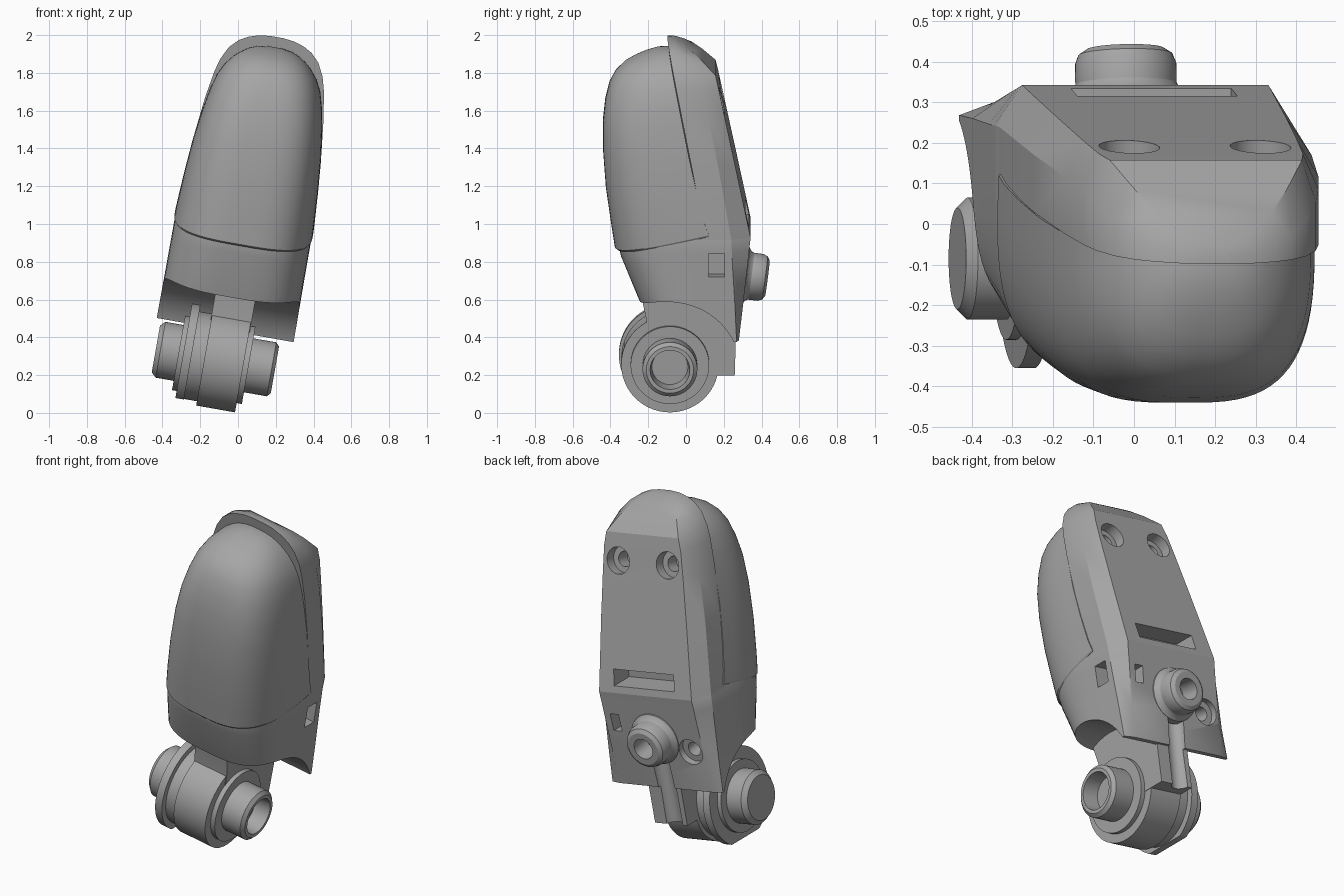
import bpy, bmesh, math
from mathutils import Matrix, Vector

if "Cube" in bpy.data.objects:
    bpy.data.objects.remove(bpy.data.objects["Cube"])

TILT = Matrix.Rotation(math.radians(10), 4, 'Y')   # whole part leans to the right
CX = -0.143                                        # centre of the shell across its width

grey = bpy.data.materials.new("plain grey")
grey.diffuse_color = (0.38, 0.38, 0.38, 1)
grey.use_nodes = True
grey.node_tree.nodes["Principled BSDF"].inputs["Base Color"].default_value = grey.diffuse_color


def loft(name, rings):
    """Skin a list of equal-length point rings and cap both ends."""
    bm = bmesh.new()
    vs = [[bm.verts.new(TILT @ Vector(p)) for p in ring] for ring in rings]
    n = len(vs[0])
    for r0, r1 in zip(vs, vs[1:]):
        for i in range(n):
            bm.faces.new((r0[i], r0[(i + 1) % n], r1[(i + 1) % n], r1[i]))
    bm.faces.new(vs[0][::-1])
    bm.faces.new(vs[-1])
    bmesh.ops.recalc_face_normals(bm, faces=bm.faces)
    me = bpy.data.meshes.new(name)
    bm.to_mesh(me)
    bm.free()
    me.materials.append(grey)
    ob = bpy.data.objects.new(name, me)
    bpy.context.collection.objects.link(ob)
    return ob


def lathe(name, centre, axis, profile, n=48):
    """Turned part: profile is (distance along axis, radius)."""
    q = Vector(axis).to_track_quat('Z', 'Y')
    c = Vector(centre)
    return loft(name, [[c + q @ Vector((r * math.cos(k * math.tau / n),
                                        r * math.sin(k * math.tau / n), t))
                        for k in range(n)] for t, r in profile])


def prism(name, x0, x1, outline):
    """Side outline (y, z) extruded across x."""
    return loft(name, [[(x, y, z) for y, z in outline] for x in (x0, x1)])


def box(name, x0, x1, y0, y1, z0, z1):
    return prism(name, x0, x1, [(y0, z0), (y1, z0), (y1, z1), (y0, z1)])


def cut(ob, cutters):
    for c in cutters:
        m = ob.modifiers.new("cut", 'BOOLEAN')
        m.operation, m.solver, m.object = 'DIFFERENCE', 'EXACT', c
    bpy.context.view_layer.update()
    me = bpy.data.meshes.new_from_object(
        ob.evaluated_get(bpy.context.evaluated_depsgraph_get()))
    ob.modifiers.clear()
    ob.data = me


def split(z):
    """y of the seam between front pad and back shell."""
    return 0.105 - 0.2 * (z - 0.98)


def front_arc(w, y0, yf, n=3.1, steps=40):
    pts = []
    for k in range(steps + 1):
        t = math.pi * k / steps
        c, s = math.cos(t), max(0.0, math.sin(t))
        pts.append((CX + w * math.copysign(abs(c) ** (2 / n), c),
                    y0 - (y0 - yf) * s ** (2 / n)))
    return pts


def back_pts(w, yc, wb, yb):
    return [(CX - w, yc), (CX - wb, yb), (CX + wb, yb), (CX + w, yc)]


# Back shell: z, back y, back flat half width, chamfer y, half width
shell_levels = [(0.97, .342, .308, .240, .366), (1.36, .259, .285, .170, .347),
                (1.62, .203, .267, .118, .318), (1.76, .173, .255, .085, .294),
                (1.83, .157, .240, .055, .275), (1.90, .085, .190, .010, .240),
                (1.945, .030, .145, -.030, .195), (1.97, -.010, .100, -.050, .150),
                (1.988, -.045, .060, -.070, .095), (1.995, -.07, .02, -.080, .035)]
shell = loft("back_shell", [
    [(x, y, z) for x, y in [(CX + w, split(z)), (CX - w, split(z))]
     + back_pts(w, yc, wb, yb)] for z, yb, wb, yc, w in shell_levels])

# Lower body: z, front y, back y, back half width, chamfer y, half width
body_levels = [(0.42, -.18, .280, .310, .268, .368), (0.60, -.25, .301, .310, .260, .367),
               (0.83, -.345, .327, .308, .246, .366), (0.90, -.362, .334, .308, .243, .366),
               (0.97, -.362, .342, .308, .24, .366), (1.0, -.36, .325, .300, .23, .358)]
body = loft("lower_body", [
    [(x, y, z) for x, y in front_arc(w, 0.1, yf) + back_pts(w, yc, wb, yb)]
    for z, yf, yb, wb, yc, w in body_levels])

# Front pad: z, half width, front y, upward slant toward the back
pad_levels = [(.872, .366, -.368, 1), (.882, .371, -.378, 1), (1.0, .368, -.396, .55),
              (1.2, .358, -.425, .2), (1.4, .343, -.44, 0), (1.55, .322, -.44, 0),
              (1.66, .302, -.428, 0), (1.75, .277, -.406, 0), (1.81, .247, -.374, 0),
              (1.86, .207, -.325, 0), (1.89, .172, -.275, 0), (1.915, .133, -.22, 0),
              (1.932, .09, -.17, 0), (1.94, .04, -.125, 0)]
pad = loft("front_pad", [
    [(x, y, z + .23 * k * (y + .37)) for x, y in
     front_arc(w, split(z) - .004, yf, 3.1 - .7 * max(0, z - 1.55) / .4)]
    for z, w, yf, k in pad_levels])

# Hinge barrel with flange, closed left end and hollow right end
AX = (0, -0.085, 0.258)
barrel = lathe("hinge_barrel", AX, (1, 0, 0), [
    (-.487, .125), (-.462, .15), (-.365, .15), (-.365, .2), (-.34, .2), (-.34, .27),
    (-.295, .27), (-.295, .235), (-.225, .235), (-.225, .258), (-.016, .258), (-.016, .208),
    (.012, .208), (.012, .145), (.135, .145), (.153, .125), (.153, .105), (.06, .095)], 72)

# Neck joining barrel and body
neck = prism("neck", -.228, -.013, [(-.24, .64), (-.21, .5), (-.2, .3), (0, .2), (.13, .2),
                                    (.258, .2), (.264, .4), (.29, .7), (-.25, .7)])

# Back knob with flared base and bore
BACK = (0, .99, -.13)
lathe("back_knob", (-.145, .30, .715), BACK, [
    (-.02, .155), (.018, .15), (.03, .133), (.045, .125), (.095, .125), (.118, .116),
    (.132, .095), (.132, .06), (.02, .058)])

# Cutters
UP = Vector((0, .978, .209))
arch = lathe("arch_cutter", AX, (1, 0, 0), [(-.8, .375), (.6, .375)], 96)
slot = box("slot_cutter", -.335, .065, .19, .5, 1.008, 1.098)
groove = lathe("groove_cutter", (-.145, .255, 0), (0, .07, 1), [(.1, .055), (.64, .055)], 24)
back_window = box("back_window_cutter", .07, .125, .23, .5, .74, .84)
side_window = box("side_window_cutter", .13, .4, .12, .205, .77, .895)
bolt = lathe("bolt_cutter", (-.365, .3, .655), BACK,
             [(-.15, .04), (-.03, .04), (-.03, .075), (.1, .075)], 32)
screws = [lathe("screw_cutter", Vector((x, .19, 1.68)), UP,
                [(-.14, .042), (-.06, .042), (-.06, .075), (.1, .075)], 32)
          for x in (-.308, .02)]
flat = box("flange_flat_cutter", -.5, -.226, -.6, .6, -.2, .02)

cut(body, [arch, groove, back_window, side_window, bolt])
cut(shell, [slot] + screws)
cut(neck, [groove])
cut(barrel, [flat])
for c in [arch, slot, groove, back_window, side_window, bolt, flat] + screws:
    bpy.data.objects.remove(c)

# Smooth shading with crisp edges
for ob in bpy.context.collection.objects:
    ob.data.shade_smooth()
    ob.data.set_sharp_from_angle(angle=math.radians(28))
